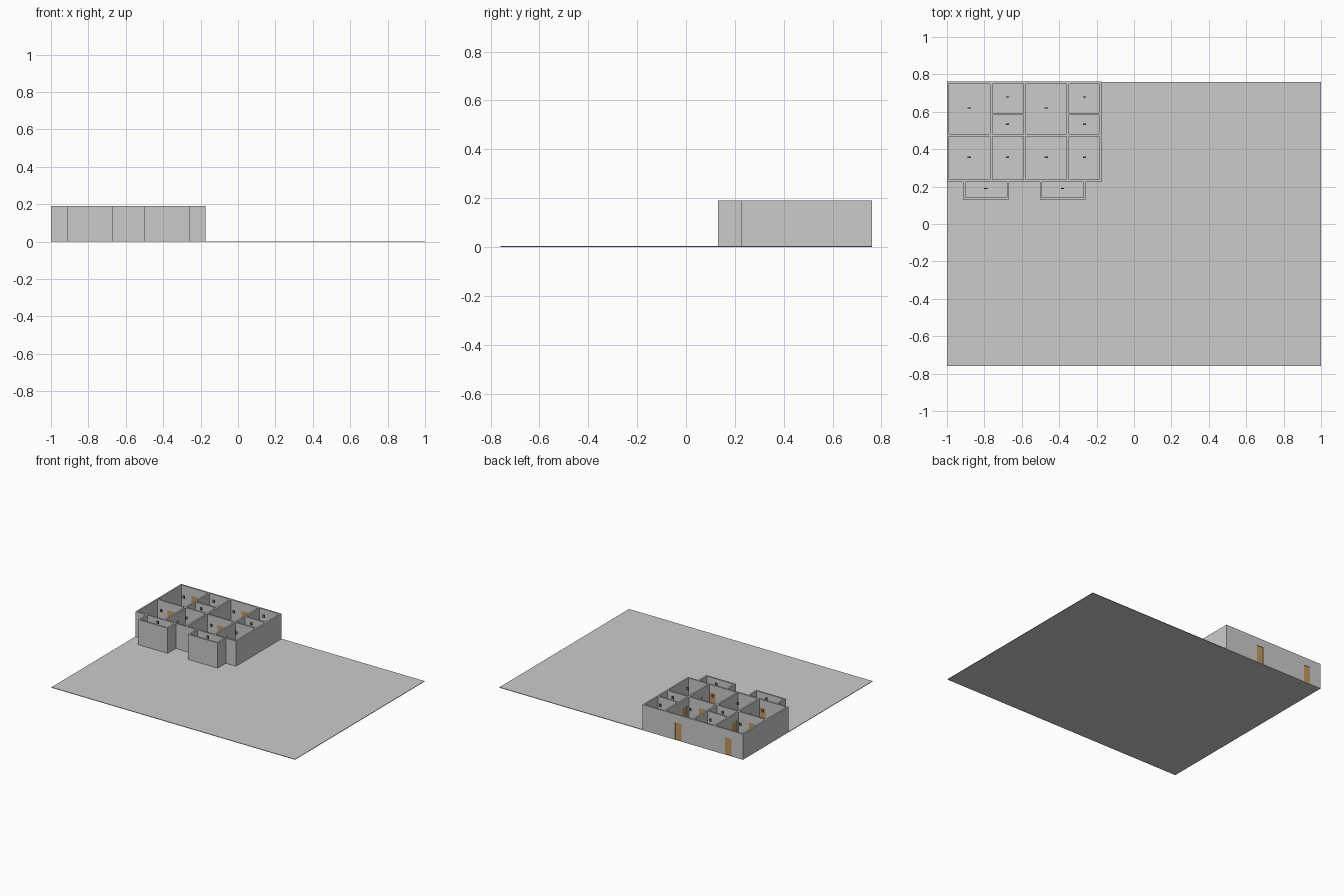
import bpy, bmesh

if "Cube" in bpy.data.objects:
    bpy.data.objects.remove(bpy.data.objects["Cube"])

H = 0.19        # wall top
T = 0.012       # wall thickness
Z0 = 0.004      # slab top
DOOR_W, DOOR_H = 0.055, 0.13


def material(name, color):
    m = bpy.data.materials.new(name)
    m.diffuse_color = (*color, 1)
    m.use_nodes = True
    m.node_tree.nodes["Principled BSDF"].inputs["Base Color"].default_value = m.diffuse_color
    return m


GREY = material("concrete_grey", (0.60, 0.60, 0.60))
BROWN = material("door_brown", (0.55, 0.32, 0.11))
OLIVE = material("dark_olive", (0.16, 0.13, 0.06))


def boxes(name, mat, spans):
    """One object from (x0, x1, y0, y1, z0, z1) boxes."""
    bm = bmesh.new()
    for x0, x1, y0, y1, z0, z1 in spans:
        verts = bmesh.ops.create_cube(bm, size=1)["verts"]
        for v in verts:
            v.co = (x0 + (x1 - x0) * (v.co.x + 0.5),
                    y0 + (y1 - y0) * (v.co.y + 0.5),
                    z0 + (z1 - z0) * (v.co.z + 0.5))
    mesh = bpy.data.meshes.new(name)
    bm.to_mesh(mesh)
    bm.free()
    mesh.materials.append(mat)
    obj = bpy.data.objects.new(name, mesh)
    bpy.context.collection.objects.link(obj)


def wall(name, axis, at, start, end, doors=()):
    """Straight wall along an axis, with door openings and recessed leaves."""
    def span(a, b, half, z0, z1):
        if axis == "x":
            return (a, b, at - half, at + half, z0, z1)
        return (at - half, at + half, a, b, z0, z1)

    parts, leaves, cursor = [], [], start
    for d in sorted(doors):
        a, b = d - DOOR_W / 2, d + DOOR_W / 2
        parts.append(span(cursor, a, T / 2, 0, H))
        parts.append(span(a, b, T / 2, DOOR_H, H))
        leaves.append(span(a, b, T / 4, Z0, DOOR_H))
        cursor = b
    parts.append(span(cursor, end, T / 2, 0, H))
    boxes(name, GREY, parts)
    if leaves:
        boxes(name + "_doors", BROWN, leaves)


# Ground slab
boxes("ground_slab", GREY, [(-1, 1, -0.76, 0.76, 0, Z0)])

# Wall centre lines
LEFT, RIGHT = -0.994, -0.18
BACK, MID, FRONT = 0.755, 0.474, 0.231
BATH = 0.588
h = T / 2

# Walls running the full width
wall("back_wall", "x", BACK, LEFT - h, RIGHT + h, (-0.88, -0.47))
wall("middle_wall", "x", MID, LEFT + h, RIGHT - h, (-0.88, -0.47))
wall("front_wall", "x", FRONT, LEFT - h, RIGHT + h, (-0.793, -0.38))

# Walls running front to back
wall("left_wall", "y", LEFT, FRONT + h, BACK - h)
wall("right_wall", "y", RIGHT, FRONT + h, BACK - h)
wall("party_wall", "y", -0.586, FRONT + h, BACK - h)
for i, x in enumerate((-0.763, -0.354)):
    wall(f"partition_{i}", "y", x, FRONT + h, BACK - h, (0.355, 0.53, 0.675))

# Short walls between the small rooms
wall("bath_wall_0", "x", BATH, -0.763 + h, -0.586 - h)
wall("bath_wall_1", "x", BATH, -0.354 + h, RIGHT - h)

# Enclosed balconies on the front
for i, (x0, x1) in enumerate(((-0.913, -0.668), (-0.503, -0.258))):
    wall(f"balcony_front_{i}", "x", 0.136, x0, x1)
    wall(f"balcony_left_{i}", "y", x0 + h, 0.136 + h, FRONT - h)
    wall(f"balcony_right_{i}", "y", x1 - h, 0.136 + h, FRONT - h)

# Small hanging plate near the top of each room
spots = []
for dx in (0, 0.411):
    spots += [(x + dx, y) for x, y in ((-0.88, 0.62), (-0.676, 0.68), (-0.676, 0.533),
                                       (-0.88, 0.357), (-0.676, 0.357), (-0.793, 0.19))]
boxes("hanging_plates", OLIVE,
      [(x - 0.009, x + 0.009, y - 0.003, y + 0.003, 0.168, 0.188) for x, y in spots])
